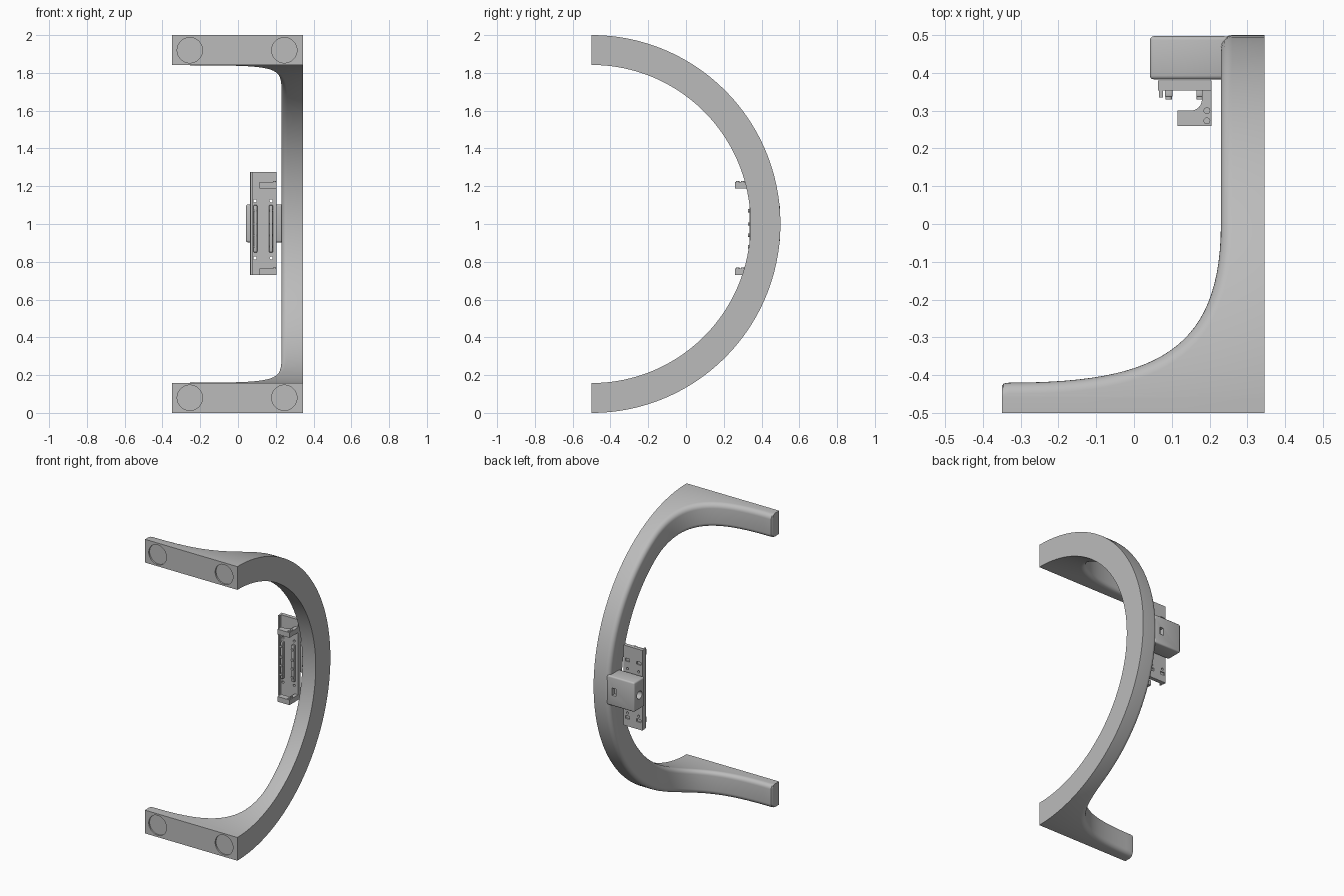
import bpy, bmesh, math
from mathutils import Vector, Matrix

if "Cube" in bpy.data.objects:
    bpy.data.objects.remove(bpy.data.objects["Cube"], do_unlink=True)

grey = bpy.data.materials.new("satin_grey")
grey.use_nodes = True
GREY = (0.5, 0.5, 0.5, 1)
grey.diffuse_color = GREY
grey.node_tree.nodes["Principled BSDF"].inputs["Base Color"].default_value = GREY


def finish(name, bm):
    bmesh.ops.recalc_face_normals(bm, faces=bm.faces)
    mesh = bpy.data.meshes.new(name)
    bm.to_mesh(mesh)
    bm.free()
    mesh.materials.append(grey)
    ob = bpy.data.objects.new(name, mesh)
    bpy.context.collection.objects.link(ob)
    return ob


def box(name, lo, hi, bevel=0):
    lo, hi = Vector(lo), Vector(hi)
    bm = bmesh.new()
    bmesh.ops.create_cube(bm, size=1)
    for v in bm.verts:
        v.co = (lo + hi) / 2 + v.co * (hi - lo)
    if bevel:
        bmesh.ops.bevel(bm, geom=bm.edges[:], offset=bevel, segments=3,
                        profile=0.5, affect='EDGES')
    return finish(name, bm)


def cylinder(name, centre, radius, depth, axis, sides=32):
    bm = bmesh.new()
    turn = Vector((0, 0, 1)).rotation_difference(Vector(axis)).to_matrix().to_4x4()
    bmesh.ops.create_cone(bm, cap_ends=True, segments=sides, radius1=radius,
                          radius2=radius, depth=depth,
                          matrix=Matrix.Translation(centre) @ turn)
    return finish(name, bm)


def activate(ob):
    bpy.ops.object.select_all(action='DESELECT')
    ob.select_set(True)
    bpy.context.view_layer.objects.active = ob


def cut(target, cutter):
    cutter.hide_render = True
    mod = target.modifiers.new("cut", 'BOOLEAN')
    mod.operation, mod.solver, mod.object = 'DIFFERENCE', 'EXACT', cutter
    activate(target)
    bpy.ops.object.modifier_apply(modifier=mod.name)
    bpy.data.objects.remove(cutter, do_unlink=True)


def prism(name, outline, z0, z1):
    bm = bmesh.new()
    face = bm.faces.new([bm.verts.new((x, y, z0)) for x, y in outline])
    top = bmesh.ops.extrude_face_region(bm, geom=[face])["geom"]
    bmesh.ops.translate(bm, vec=(0, 0, z1 - z0),
                        verts=[g for g in top if isinstance(g, bmesh.types.BMVert)])
    return finish(name, bm)


# Curved arm: plan curve sections (x, distance from front, inward normal)
INNER, OUTER, SIDE, FILLET = 0.842, 1.0, 0.345, 0.03
p = [Vector(c) for c in ((-0.33, 0.08), (0.05, 0.08), (0.23, 0.16), (0.23, 0.5))]
plan = [(Vector((-0.35, 0)), Vector((0, 0))),
        (Vector((-0.35, 0.07)), Vector((0, -1))),
        (Vector((-0.345, 0.078)), Vector((0, -1)))]
for i in range(29):
    t = i / 28
    u = 1 - t
    point = p[0]*u**3 + p[1]*3*u*u*t + p[2]*3*u*t*t + p[3]*t**3
    tan = ((p[1]-p[0])*u*u + (p[2]-p[1])*2*u*t + (p[3]-p[2])*t*t).normalized()
    plan.append((point, Vector((tan.y, -tan.x))))
for i in range(1, 21):
    plan.append((Vector((0.23, math.cos(math.radians(60 - 3 * i)))), Vector((1, 0))))

# Rounded cross-section rows: (radius, inset from the plan curve)
arc = [FILLET * (1 - math.cos(math.radians(a))) for a in range(0, 91, 15)]
ins = [FILLET * (1 - math.sin(math.radians(a))) for a in range(0, 91, 15)]
rows = [(OUTER - d, e) for d, e in zip(arc, ins)]
rows += [(INNER + d, e) for d, e in reversed(list(zip(arc, ins)))]


def section(point, normal, sign):
    def place(x, y, r):
        w = min(max((y - 0.45) / 0.35, 0), 1)
        w = w * w * (3 - 2 * w)
        y *= 1 + (r - 1) * w
        return (x, y - 0.5, 1 + sign * math.sqrt(max(r * r - y * y, 0)))
    ring = [(point + normal * e, r) for r, e in rows]
    out = [place(q.x, q.y, r) for q, r in ring]
    for q, r in (ring[-1], ring[0]):
        out.append(place(SIDE, q.y, r))
    return out


bm = bmesh.new()
sections = [section(a, n, 1) for a, n in plan]
sections += [section(a, n, -1) for a, n in reversed(plan[:-1])]
rings = [[bm.verts.new(c) for c in s] for s in sections]
for a, b in zip(rings, rings[1:]):
    for i in range(len(a)):
        j = (i + 1) % len(a)
        bm.faces.new((a[i], a[j], b[j], b[i]))
bm.faces.new(rings[0])
bm.faces.new(rings[-1])
arm = finish("curved_arm", bm)

# Shallow round recesses on the two front pads
for x in (-0.255, 0.245):
    for z in (0.08, 1.92):
        cut(arm, cylinder("recess_cutter", (x, -0.5, z), 0.067, 0.02, (0, 1, 0), 48))

# Mounting block with end hole and rear slot
block = box("mounting_block", (0.042, 0.383, 0.903), (0.25, 0.497, 1.103), 0.01)
cut(block, cylinder("hole_cutter", (0.04, 0.44, 1), 0.027, 0.08, (1, 0, 0)))
cut(block, box("slot_cutter", (0.18, 0.47, 0.975), (0.208, 0.52, 1.025)))

# Back plate with screw holes and slots
plate = box("back_plate", (0.063, 0.354, 0.73), (0.205, 0.38, 1.275))
for x in (0.09, 0.175):
    for z in (0.82, 1.122):
        cut(plate, cylinder("hole_cutter", (x, 0.365, z), 0.008, 0.08, (0, 1, 0), 16))
    for z in (0.79, 1.18):
        cut(plate, box("slot_cutter", (x - 0.016, 0.372, z - 0.01),
                       (x + 0.016, 0.39, z + 0.01)))
box("plate_flange", (0.066, 0.335, 0.73), (0.077, 0.356, 1.275))

# Slim rails with screw heads
for n, x in enumerate((0.092, 0.175)):
    box(f"rail_{n}", (x - 0.01, 0.336, 0.85), (x + 0.01, 0.356, 1.1), 0.004)
    for z in (0.88, 0.94, 1.0, 1.07):
        cylinder(f"rail_screw_{n}", (x, 0.333, z), 0.009, 0.008, (0, 1, 0), 16)

# Hooked brackets at both ends of the plate
hook = [(0.205, 0.36), (0.205, 0.26), (0.115, 0.26), (0.115, 0.3), (0.15, 0.3)]
hook += [(0.15 + 0.03 * math.sin(math.radians(a)), 0.33 - 0.03 * math.cos(math.radians(a)))
         for a in range(15, 91, 15)]
hook.append((0.18, 0.36))
for n, z in enumerate((0.73, 1.188)):
    prism(f"hook_bracket_{n}", hook, z, z + 0.035)
    for y in (0.273, 0.3):
        cylinder(f"hook_screw_{n}", (0.193, y, z + 0.036), 0.009, 0.008, (0, 0, 1), 16)

# Smooth shading with crisp edges
for ob in list(bpy.context.scene.objects):
    if ob.type == 'MESH' and grey.name in ob.data.materials:
        activate(ob)
        bpy.ops.object.shade_smooth_by_angle(angle=math.radians(30))
